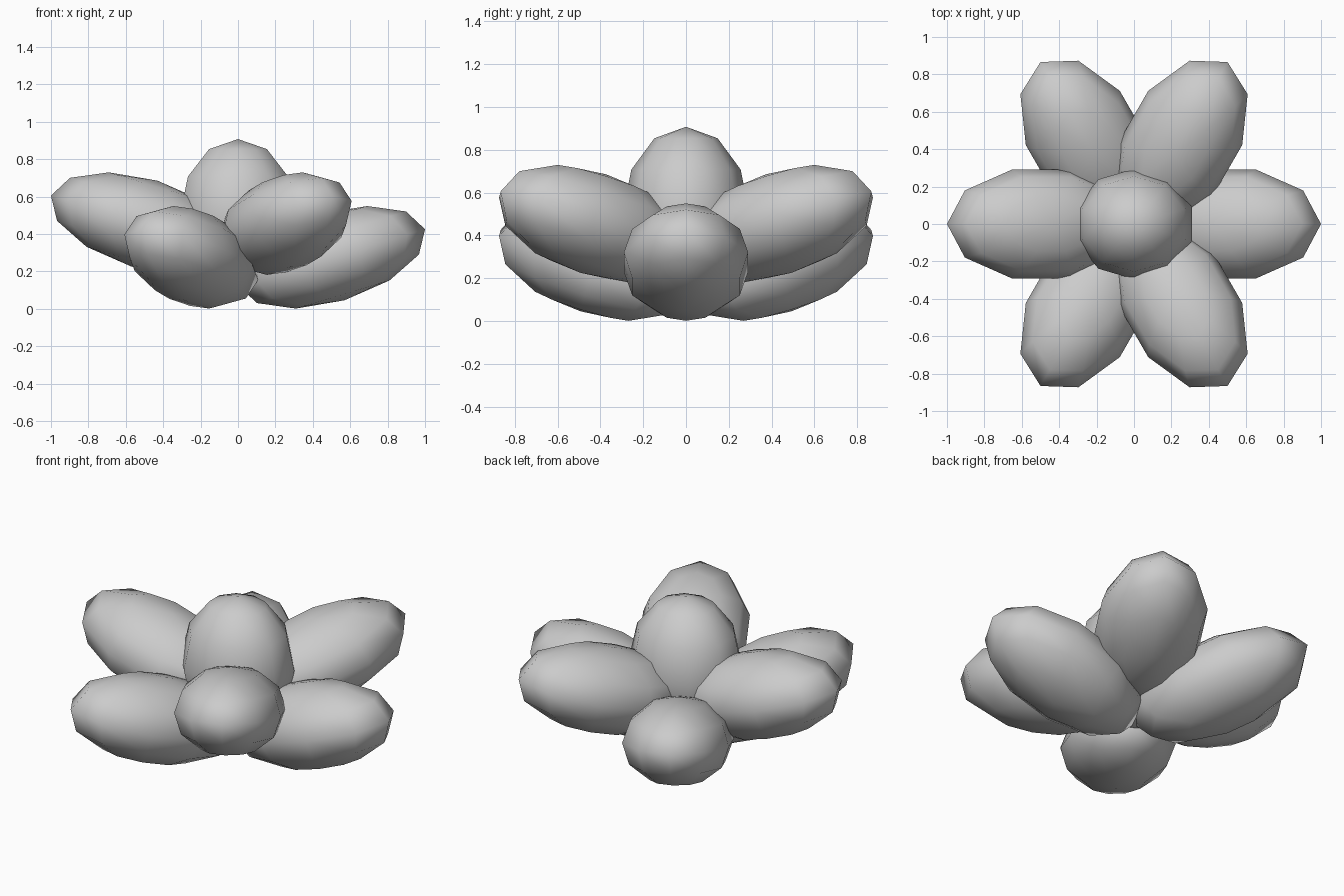
import bpy
import bmesh
from math import atan2, radians
from mathutils import Matrix, Vector

cube = bpy.data.objects.get("Cube")
if cube:
    bpy.data.objects.remove(cube, do_unlink=True)

grey = bpy.data.materials.new("plain grey")
grey.use_nodes = True
grey.diffuse_color = (0.6, 0.6, 0.6, 1)
grey.node_tree.nodes["Principled BSDF"].inputs["Base Color"].default_value = (0.6, 0.6, 0.6, 1)


def ellipsoid(name, size, placement, turn=0):
    """Smooth low-poly ellipsoid; one corner of its waist points along +x, plus turn."""
    bm = bmesh.new()
    bmesh.ops.create_uvsphere(bm, u_segments=10, v_segments=6, radius=1)
    corner = next(v.co for v in bm.verts if v.co.xy.length > 0.4)
    align = Matrix.Rotation(radians(turn) - atan2(corner.y, corner.x), 4, "Z")
    bm.transform(placement @ Matrix.Diagonal((*size, 1)) @ align)
    for face in bm.faces:
        face.smooth = True
    mesh = bpy.data.meshes.new(name)
    bm.to_mesh(mesh)
    bm.free()
    mesh.materials.append(grey)
    obj = bpy.data.objects.new(name, mesh)
    bpy.context.collection.objects.link(obj)
    return obj


# Two tiers of three petals, each tilted up towards its tip
for tier, height, start in (("lower", 0.275, 0), ("upper", 0.455, 60)):
    for i in range(3):
        placement = (Matrix.Rotation(radians(start + 120 * i), 4, "Z")
                     @ Matrix.Translation(Vector((0.5, 0, height)))
                     @ Matrix.Rotation(radians(-16.7), 4, "Y"))
        ellipsoid(f"{tier}_petal_{i + 1}", (0.522, 0.305, 0.24), placement)

# Upright bud in the middle
ellipsoid("centre_bud", (0.325, 0.295, 0.4), Matrix.Translation(Vector((0, 0, 0.507))), turn=90)
